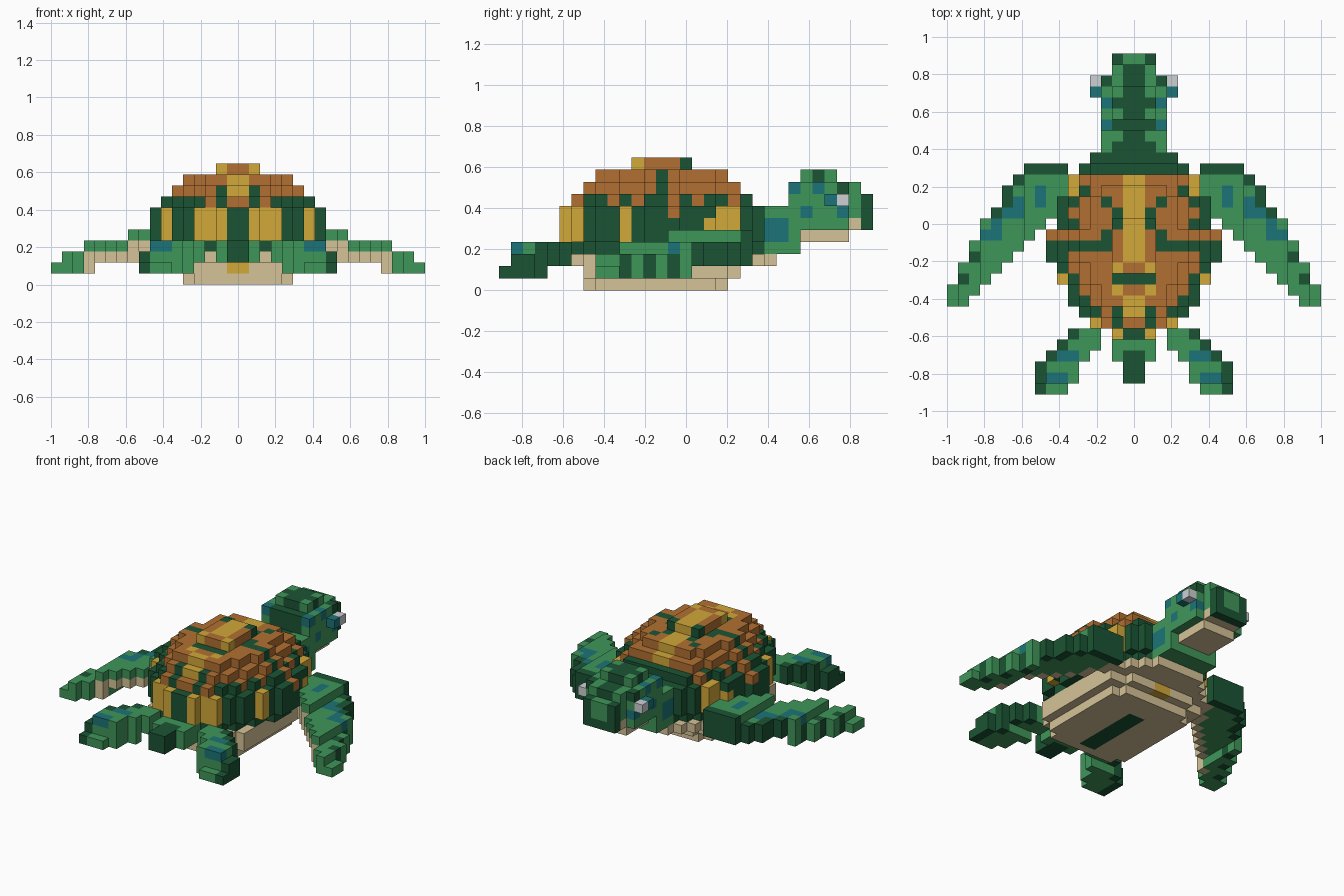
import bpy
import bmesh

if "Cube" in bpy.data.objects:
    bpy.data.objects.remove(bpy.data.objects["Cube"], do_unlink=True)

V = 1 / 17  # block size
HEX = {"dark_green": "1A5433", "light_green": "3F965A", "teal": "1C7478", "tan": "D6C398",
       "brown": "B27032", "gold": "D2A839", "pale_grey": "CDD0D3"}
NAMES = list(HEX)
DARK, LIGHT, TEAL, TAN, BROWN, GOLD, GREY = range(len(NAMES))


def linear(c):
    return c / 12.92 if c <= 0.04045 else ((c + 0.055) / 1.055) ** 2.4


def make_material(name):
    code = HEX[name]
    col = tuple(linear(int(code[n:n + 2], 16) / 255) for n in (0, 2, 4)) + (1,)
    m = bpy.data.materials.new(name)
    m.use_nodes = True
    m.diffuse_color = col
    m.node_tree.nodes["Principled BSDF"].inputs["Base Color"].default_value = col
    return m


mats = [make_material(n) for n in NAMES]
filled = set()
parts = {}


def put(part, i, j, k, mat):
    """Add one block and its mirror image; i counts outward from the middle."""
    for side, x in (("left", i), ("right", -1 - i)):
        name = part.replace("SIDE", side)
        if (x, j, k) not in filled:
            filled.add((x, j, k))
            parts.setdefault(name, {})[(x, j, k)] = mat


# Belly plates, widening upward
shell_w = dict(enumerate([2, 4, 5, 6, 6, 7, 7, 8, 8, 8, 7, 7, 7, 6, 6, 5, 4], start=5))
for j in range(7, 19):
    for i in range(4 if j in (7, 18) else 5):
        put("belly", i, j, 0, DARK if i == 0 and 8 <= j <= 15 else TAN)
for j in range(7, 20):
    for i in range(4 if j == 19 else min(6, shell_w[j])):
        put("belly", i, j, 1, GOLD if i == 0 and j in (7, 19) else TAN)
for j in range(6, 23):
    for i in range(min(6, shell_w.get(j, 3))):
        put("belly", i, j, 2, TAN)


# Shell: stepped dome over a striped wall
def wall_colour(i, j, k):
    if i == 0 and j < 10:
        return DARK
    if j == 14 and k == 6:
        return BROWN
    if j == 17 and k < 6:
        return GOLD
    return GOLD if j in (5, 6, 10, 18, 19) else DARK


def dome_colour(i, j, k):
    if k == 7 and (i + 2 * j) % 5 == 0:
        return DARK
    if j == 13 and i > 1 or j == 10 and i < 2 or j == 20:
        return DARK
    if i == 1 and j in (6, 7, 12, 15, 16):
        return DARK
    if (i, j) in ((2, 14), (2, 17), (4, 8), (3, 7), (5, 17)):
        return DARK
    if i == 0 and (j in (7, 8) or 12 <= j <= 19) or i == 1 and j in (9, 11):
        return GOLD
    return BROWN


for j, w in shell_w.items():
    for i in range(w - 1):
        if j > 5:
            put("shell_rim", i, j, 3, DARK)
    for k in (4, 5, 6):
        for i in range(w):
            put("shell", i, j, k, wall_colour(i, j, k))
    for k, inset in ((7, 1), (8, 2), (9, 3)):
        if 5 + inset <= j <= 21 - inset:
            for i in range(w - inset):
                put("shell", i, j, k, dome_colour(i, j, k))
    if 11 <= j <= 15:
        for i in (0, 1):
            mid = GOLD if (i == 1) == (j == 11) else BROWN
            put("shell", i, j, 10, DARK if i and j == 15 else mid)

# Neck and head
spots = {(22, 4), (23, 4), (22, 5), (23, 5), (24, 8), (25, 6), (26, 8), (27, 7), (28, 6)}


def skin(i, j, k):
    if i < 2 and k > 5 and j < 30:
        return LIGHT if i == 1 and j in (23, 25, 27, 28, 29) else DARK
    return TEAL if (j, k) in spots else LIGHT


for j in range(22, 25):
    for k in range(3, 7):
        for i in range(3):
            put("neck", i, j, k, skin(i, j, k))
head_top = {24: 8, 25: 9, 26: 9, 27: 9, 28: 8, 29: 8, 30: 7}
for j, top in head_top.items():
    for k in range(4, top + 1):
        narrow = j > 28 or k == 9 or k == 4
        for i in range(2 if narrow else 3):
            if k == 4 and j > 28:
                continue
            mat = skin(i, j, k)
            if k == 4 and j > 24 or (j, k) == (29, 5):
                mat = TAN
            elif j == 30:
                mat = DARK if i == 1 or k < 6 else LIGHT
            elif j == 28 and i == 2 and k > 7:
                mat = DARK
            put("head", i, j, k, mat)
put("SIDE_eye", 3, 28, 7, GREY)
put("SIDE_eye", 3, 27, 7, TEAL)

# Long swept flippers, sloping down to the tip: row -> inner and outer edge
inner = [15, 14, 13, 12, 11, 10, 9, 8, 7, 7, 6, 6, 6]
outer = [17, 17, 16, 16, 15, 15, 14, 14, 13, 12, 12, 11, 10]
patches = {(10, 17), (10, 16), (11, 16), (8, 17), (8, 18), (12, 15), (12, 14), (13, 14)}
for j, (a, b) in enumerate(zip(inner, outer), start=8):
    for i in range(a, b):
        top = 4 if i < 10 else 3 if i < 14 else 2 if i < 16 else 1
        low = 2 if i < 13 else 1
        for k in range(low, top + 1):
            mat = LIGHT
            if k == top and (i, j) in patches:
                mat = TEAL
            elif j == 20 or i == b - 1 and (j > 16 or j > 9 and j % 2 == 0):
                mat = DARK
            elif k < top and i == a and i < 14:
                mat = TAN
            put("SIDE_long_flipper", i, j, k, mat)

# Short flippers
for j, (a, b) in enumerate(((6, 9), (5, 9), (5, 9), (4, 8), (3, 7), (3, 6))):
    for i in range(a, b):
        low = 1 if j < 4 else 2
        top = 1 if j == 0 else 2 if i == 8 else 3
        for k in range(low, top + 1):
            mat = DARK if i == b - 1 else LIGHT
            if k == 3 and (i, j) in ((6, 1), (7, 1), (5, 3), (6, 3)):
                mat = TEAL
            put("SIDE_short_flipper", i, j, k, mat)

# Tail
for j in range(1, 6):
    for i in range(1 if j < 3 else 2):
        for k in (2, 3):
            put("tail", i, j, k, DARK if i == 0 and j < 4 else LIGHT)

# Skin each part with only its exposed faces
FACES = []
for axis in range(3):
    for s in (0, 1):
        ring = []
        for p, q in ((0, 0), (1, 0), (1, 1), (0, 1)):
            c = [0, 0, 0]
            c[axis], c[(axis + 1) % 3], c[(axis + 2) % 3] = s, p, q
            ring.append(tuple(c))
        step = [0, 0, 0]
        step[axis] = 2 * s - 1
        FACES.append((step, ring if s else ring[::-1]))

for name, cells in parts.items():
    bm = bmesh.new()
    corners = {}
    for cell, mat in cells.items():
        for step, ring in FACES:
            if tuple(c + d for c, d in zip(cell, step)) in filled:
                continue
            verts = []
            for off in ring:
                p = tuple(c + d for c, d in zip(cell, off))
                if p not in corners:
                    corners[p] = bm.verts.new((p[0] * V, (p[1] - 15.5) * V, p[2] * V))
                verts.append(corners[p])
            bm.faces.new(verts).material_index = mat
    mesh = bpy.data.meshes.new(name)
    for m in mats:
        mesh.materials.append(m)
    bm.to_mesh(mesh)
    bm.free()
    bpy.context.scene.collection.objects.link(bpy.data.objects.new(name, mesh))
